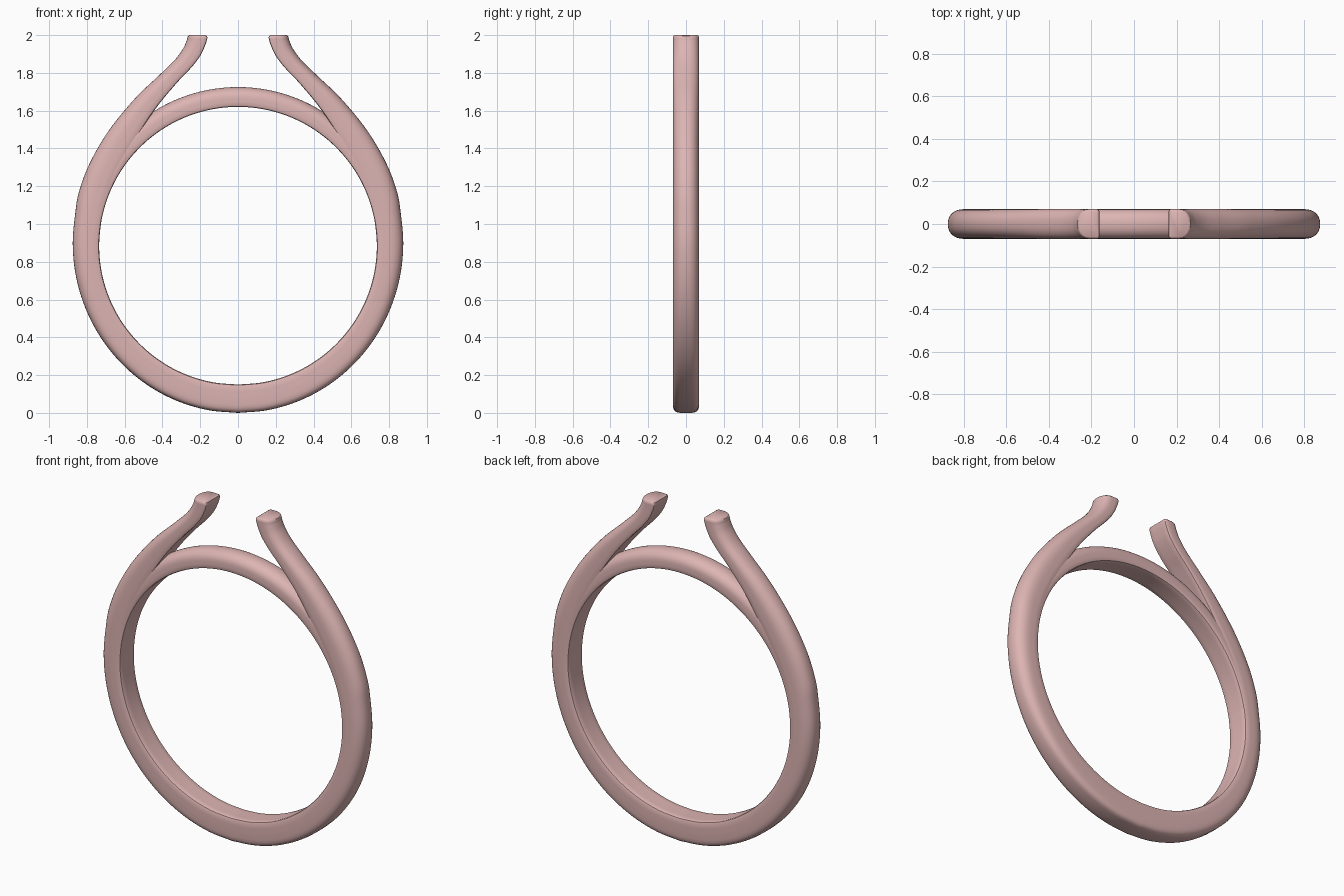
import bpy, bmesh, math
from mathutils import Vector

if "Cube" in bpy.data.objects:
    bpy.data.objects.remove(bpy.data.objects["Cube"])

metal = bpy.data.materials.new("rose_metal")
metal.diffuse_color = (0.72, 0.46, 0.45, 1)
metal.use_nodes = True
metal.node_tree.nodes["Principled BSDF"].inputs["Base Color"].default_value = metal.diffuse_color


def catmull(pts, steps):
    """Smooth samples through control points (any dimension)."""
    out = []
    p = [2 * pts[0] - pts[1]] + pts + [2 * pts[-1] - pts[-2]]
    for i in range(1, len(p) - 2):
        a, b, c, d = p[i - 1:i + 3]
        for k in range(steps):
            t = k / steps
            out.append(0.5 * (2 * b + (c - a) * t + (2 * a - 5 * b + 4 * c - d) * t * t
                              + (3 * b - a - 3 * c + d) * t ** 3))
    return out + [pts[-1]]


def d_profile(n, flat=0.42):
    """D section as (depth 0..1, width -1..1): flat inside, domed outside."""
    half = [(0.0, 0.5), (0.0, 0.84), (0.025, 0.94), (0.1, 1.0), (0.26, 1.0)]
    pts = []
    for k in range(17):
        a = math.pi * k / 16
        c, s = math.cos(a), max(math.sin(a), 0)
        pts.append((flat + (1 - flat) * s ** (2 / n),
                    math.copysign(abs(c) ** (2 / n), c) if abs(c) > 1e-6 else 0))
    return half + pts + [(u, -v) for u, v in reversed(half)]


def sweep(name, sections):
    """Skin sections given as (inner point, outer point, half width, roundness)."""
    bm = bmesh.new()
    rings = []
    for inner, outer, w, n in sections:
        ring = []
        for u, v in d_profile(n):
            q = inner.lerp(outer, u)
            ring.append(bm.verts.new((q.x, v * w, q.y)))
        rings.append(ring)
    for a, b in zip(rings, rings[1:]):
        for i in range(len(a)):
            j = (i + 1) % len(a)
            bm.faces.new((a[i], a[j], b[j], b[i]))
    bm.faces.new(rings[0])
    bm.faces.new(rings[-1])
    bmesh.ops.recalc_face_normals(bm, faces=bm.faces)
    me = bpy.data.meshes.new(name)
    bm.to_mesh(me)
    bm.free()
    me.materials.append(metal)
    ob = bpy.data.objects.new(name, me)
    bpy.context.collection.objects.link(ob)
    bpy.context.view_layer.objects.active = ob
    ob.select_set(True)
    bpy.ops.object.shade_smooth_by_angle(angle=math.radians(40))
    ob.select_set(False)


# Open band: lower round part, then shoulders flowing up to the two tips
ctrl = []
for deg in range(-90, 11, 10):
    a = math.radians(deg)
    c, s = math.cos(a), math.sin(a)
    ctrl.append(Vector((0.735 * c, 0.885 + 0.735 * s, 0.875 * c, 0.9 + 0.9 * s)))
ctrl += [Vector(p) for p in (
    (0.703, 1.11, 0.842, 1.17), (0.653, 1.25, 0.786, 1.32),
    (0.566, 1.41, 0.684, 1.495), (0.444, 1.60, 0.545, 1.665),
    (0.33, 1.74, 0.42, 1.785), (0.25, 1.825, 0.338, 1.865),
    (0.20, 1.89, 0.293, 1.925), (0.172, 1.95, 0.273, 1.968),
    (0.162, 1.985, 0.268, 1.985))]
right = []
for p in catmull(ctrl, 6):
    low = max(0, 1 - p[3] / 0.9)
    right.append((Vector((p[0], p[1])), Vector((p[2], p[3])), 0.07, 2.3 + 2.5 * low ** 2))
# softened tip ends
right.append((Vector((0.164, 1.995)), Vector((0.265, 1.995)), 0.067, 2.3))
right.append((Vector((0.172, 2.0)), Vector((0.257, 2.0)), 0.061, 2.3))
left = [(Vector((-i.x, i.y)), Vector((-o.x, o.y)), w, n) for i, o, w, n in right[:0:-1]]
sweep("open_band", left + right)

# Inner arch closing the finger hole, its ends sunk into the band
arch = []
for deg in range(-10, 191, 2):
    a = math.radians(deg)
    d = Vector((math.cos(a), math.sin(a)))
    sink = max(0, 1 - (min(deg, 180 - deg) + 10) / 20)
    mid = Vector((0, 0.885))
    arch.append((mid + d * (0.735 + 0.02 * sink), mid + d * (0.84 - 0.01 * sink),
                 0.069 - 0.009 * sink, 2.2))
sweep("inner_arch", arch)
